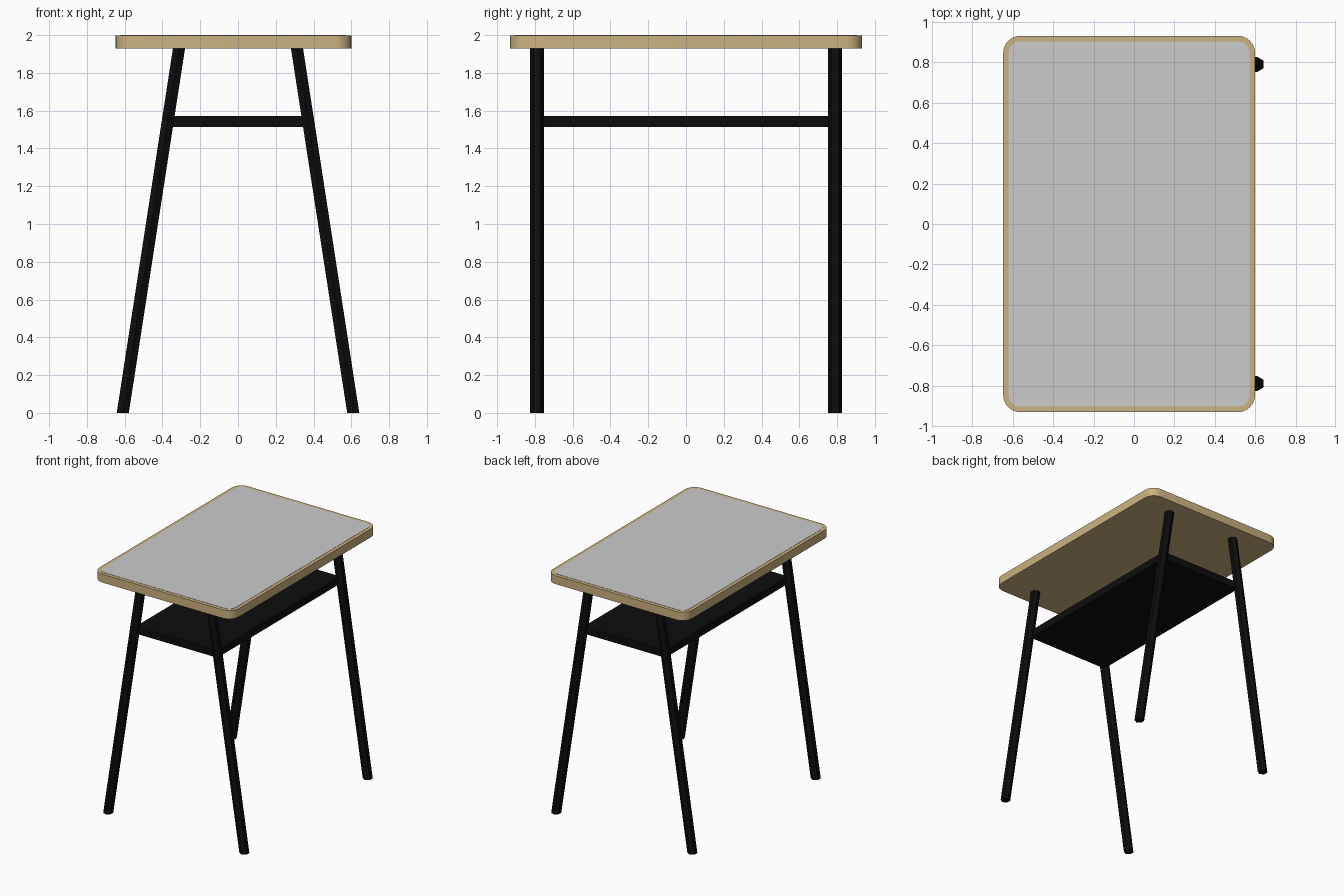
import bpy
from math import sin, cos, radians

if "Cube" in bpy.data.objects:
    bpy.data.objects.remove(bpy.data.objects["Cube"])


def material(name, rgb):
    mat = bpy.data.materials.new(name)
    mat.diffuse_color = (*rgb, 1)
    mat.use_nodes = True
    mat.node_tree.nodes["Principled BSDF"].inputs["Base Color"].default_value = mat.diffuse_color
    return mat


def loft(name, bottom, top, mat=None):
    """Capped solid between two matching rings of points."""
    n = len(bottom)
    faces = [tuple(reversed(range(n))), tuple(range(n, 2 * n))]
    faces += [(i, (i + 1) % n, n + (i + 1) % n, n + i) for i in range(n)]
    mesh = bpy.data.meshes.new(name)
    mesh.from_pydata(bottom + top, [], faces)
    obj = bpy.data.objects.new(name, mesh)
    bpy.context.collection.objects.link(obj)
    if mat:
        mesh.materials.append(mat)
    return obj


def rounded_rect(cx, hx, hy, r, z, seg=6):
    pts = []
    for k, (sx, sy) in enumerate([(1, 1), (-1, 1), (-1, -1), (1, -1)]):
        for i in range(seg + 1):
            a = radians(90 * (k + i / seg))
            pts.append((cx + sx * (hx - r) + r * cos(a),
                        sy * (hy - r) + r * sin(a), z))
    return pts


def hexagon(cx, cy, r, z):
    return [(cx + r * cos(radians(30 + 60 * i)),
             cy + r * sin(radians(30 + 60 * i)), z) for i in range(6)]


def smooth(obj):
    bpy.ops.object.select_all(action='DESELECT')
    obj.select_set(True)
    bpy.context.view_layer.objects.active = obj
    bpy.ops.object.shade_smooth_by_angle(angle=radians(30))


wood = material("wood", (0.60, 0.45, 0.22))
black = material("black", (0.004, 0.004, 0.004))

# Tabletop slab, set slightly to the left of the legs
CX, HX, HY = -0.024, 0.624, 0.932
slab = loft("tabletop", rounded_rect(CX, HX, HY, 0.085, 1.93),
            rounded_rect(CX, HX, HY, 0.085, 1.998), wood)
smooth(slab)

# Grey writing surface inside the wooden border
M = 0.027
surface = loft("writing_surface", rounded_rect(CX, HX - M, HY - M, 0.058, 1.99),
               rounded_rect(CX, HX - M, HY - M, 0.058, 2.0))
smooth(surface)

# Splayed six-sided legs, mirrored to all four corners
legs = loft("legs", hexagon(0.61, 0.79, 0.037, 0),
            hexagon(0.312, 0.79, 0.037, 1.932), black)
mirror = legs.modifiers.new("mirror", 'MIRROR')
mirror.use_axis = (True, True, False)

# Book shelf held between the legs
bpy.ops.mesh.primitive_cube_add(size=1, location=(0, 0, 1.543))
shelf = bpy.context.object
shelf.name = "shelf"
shelf.scale = (0.73, 1.57, 0.06)
shelf.data.materials.append(black)
